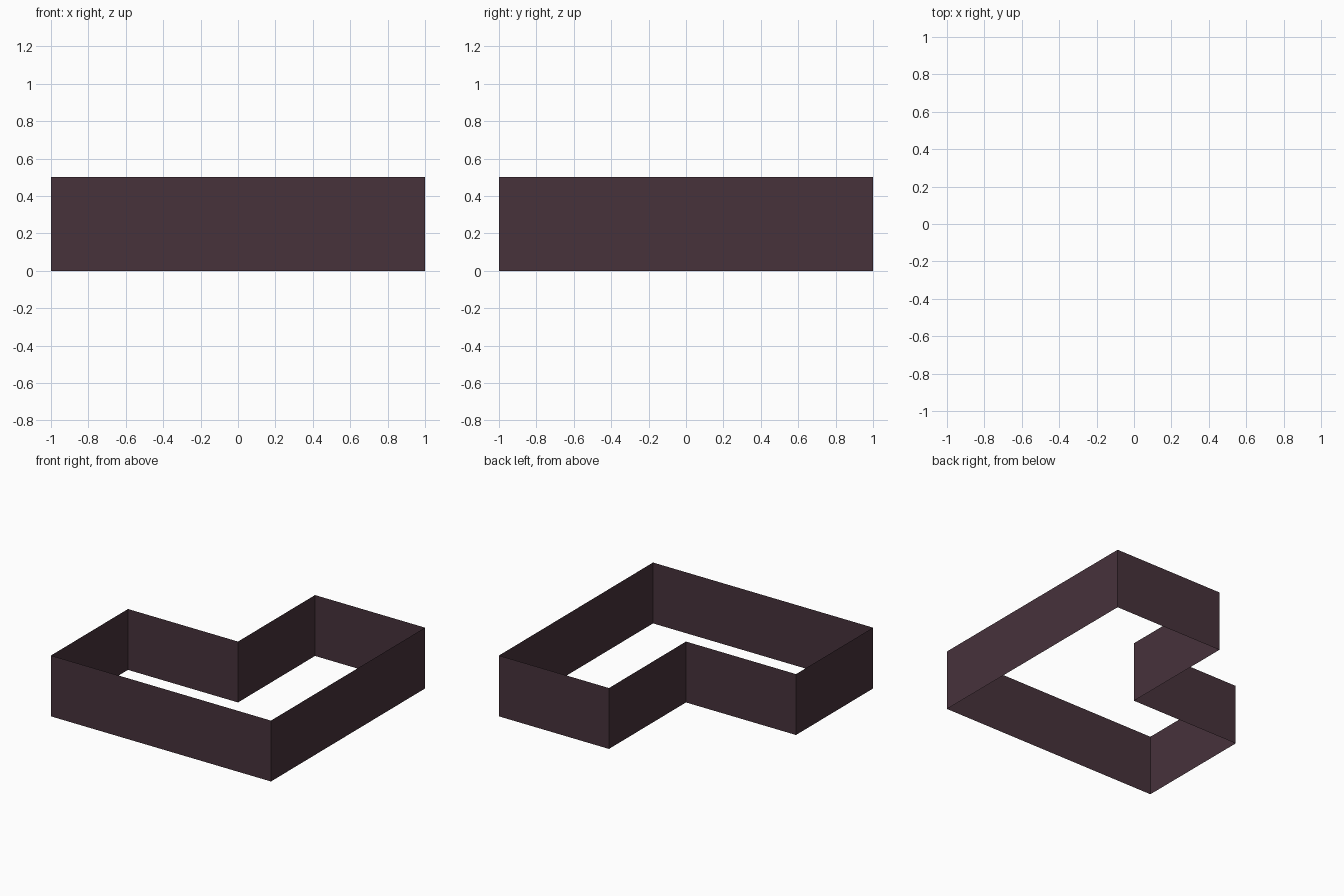
import bpy
import bmesh

if "Cube" in bpy.data.objects:
    bpy.data.objects.remove(bpy.data.objects["Cube"])

HEIGHT = 0.5
# L-shaped floor plan, anticlockwise, missing the back left quarter
PLAN = [(-1, -1), (1, -1), (1, 1), (0, 1), (0, 0), (-1, 0)]

# Dark plum wall colour
mat = bpy.data.materials.new("dark_plum")
mat.diffuse_color = (0.063, 0.032, 0.044, 1)
mat.use_nodes = True
mat.node_tree.nodes["Principled BSDF"].inputs["Base Color"].default_value = mat.diffuse_color

# Thin walls following the plan, open at top and bottom
bm = bmesh.new()
low = [bm.verts.new((x, y, 0)) for x, y in PLAN]
high = [bm.verts.new((x, y, HEIGHT)) for x, y in PLAN]
for i in range(len(PLAN)):
    j = (i + 1) % len(PLAN)
    bm.faces.new((low[i], low[j], high[j], high[i]))

mesh = bpy.data.meshes.new("l_shaped_walls")
bm.to_mesh(mesh)
bm.free()
mesh.materials.append(mat)
walls = bpy.data.objects.new("l_shaped_walls", mesh)
bpy.context.collection.objects.link(walls)
